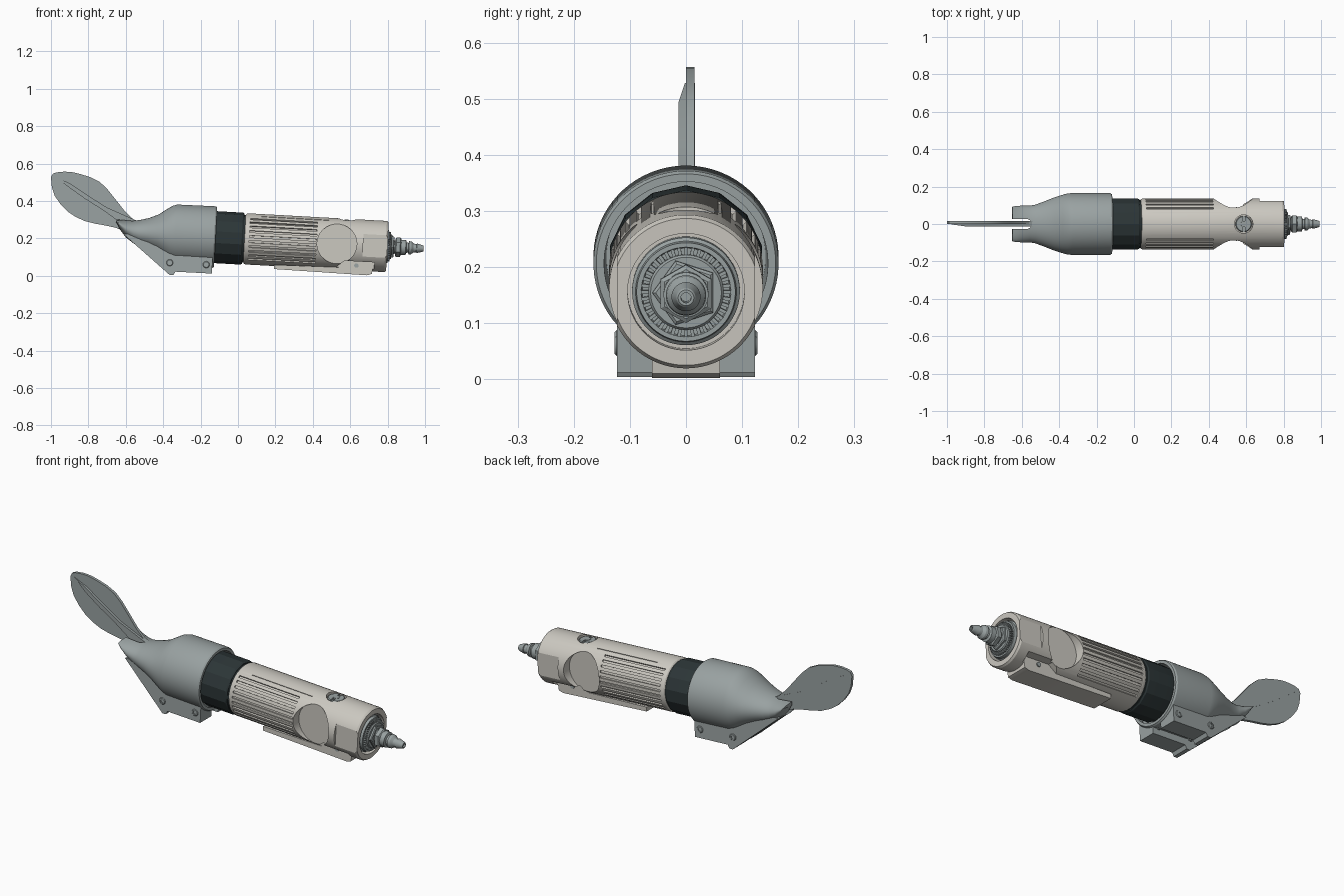
import bpy, bmesh, math
from mathutils import Matrix, Vector

if "Cube" in bpy.data.objects:
    bpy.data.objects.remove(bpy.data.objects["Cube"])

# Tool axis runs along local x and is tilted a little towards the tail
T = Matrix.Translation((0, 0, 0.2)) @ Matrix.Rotation(math.radians(3.15), 4, 'Y')
I = Matrix.Identity(4)
ALONG_Y = Matrix.Rotation(math.radians(90), 4, 'Z')
ALONG_Z = Matrix.Rotation(math.radians(-90), 4, 'Y')


def material(name, rgb):
    m = bpy.data.materials.new(name)
    m.diffuse_color = (*rgb, 1)
    m.use_nodes = True
    m.node_tree.nodes["Principled BSDF"].inputs["Base Color"].default_value = m.diffuse_color
    return m


BEIGE = material("beige_housing", (0.60, 0.58, 0.53))
STEEL = material("grey_metal", (0.32, 0.36, 0.36))
DARK = material("dark_collar", (0.025, 0.036, 0.038))


def finish(bm, name, mat):
    bmesh.ops.recalc_face_normals(bm, faces=bm.faces)
    me = bpy.data.meshes.new(name)
    bm.to_mesh(me)
    bm.free()
    ob = bpy.data.objects.new(name, me)
    bpy.context.collection.objects.link(ob)
    if mat:
        me.materials.append(mat)
    return ob


def loft(name, sections, n=64, M=T, mat=STEEL):
    """Rings along x; a section is (x, r) or (x, z centre, y radius, z radius)."""
    bm = bmesh.new()
    rings = []
    for s in sections:
        x, zc, ry, rz = s if len(s) == 4 else (s[0], 0, s[1], s[1])
        rings.append([bm.verts.new(M @ Vector((x, ry * math.cos(a), zc + rz * math.sin(a))))
                      for a in (2 * math.pi * (i + 0.5) / n for i in range(n))])
    for a, b in zip(rings, rings[1:]):
        for i in range(n):
            j = (i + 1) % n
            bm.faces.new((a[i], a[j], b[j], b[i]))
    bm.faces.new(rings[0])
    bm.faces.new(rings[-1])
    return finish(bm, name, mat)


def prism(name, pts, y0, y1, M=I, mat=STEEL):
    """Side outline in x/z extruded from y0 to y1."""
    bm = bmesh.new()
    a, b = ([bm.verts.new(M @ Vector((x, y, z))) for x, z in pts] for y in (y0, y1))
    bm.faces.new(a)
    bm.faces.new(b)
    for i in range(len(pts)):
        j = (i + 1) % len(pts)
        bm.faces.new((a[i], a[j], b[j], b[i]))
    return finish(bm, name, mat)


def boxes(name, mats, mat=STEEL):
    bm = bmesh.new()
    for m in mats:
        bmesh.ops.create_cube(bm, size=1, matrix=m)
    return finish(bm, name, mat)


def box_at(loc, size, angle=0):
    """Box placed radially around the tool axis."""
    return T @ Matrix.Rotation(angle, 4, 'X') @ Matrix.Translation(loc) @ Matrix.Diagonal((*size, 1))


def cut(ob, cutter):
    cutter.hide_render = True
    md = ob.modifiers.new("cut", 'BOOLEAN')
    md.operation, md.solver, md.object = 'DIFFERENCE', 'EXACT', cutter
    bpy.context.view_layer.objects.active = ob
    bpy.ops.object.modifier_apply(modifier=md.name)
    bpy.data.objects.remove(cutter)


# Beige motor housing with open tail
body = loft("motor_housing", [(0.033, 0.126), (0.04, 0.134), (0.048, 0.137), (0.79, 0.137),
                              (0.80, 0.131), (0.80, 0.104), (0.75, 0.104)], 96, mat=BEIGE)
# Grip grooves on both sides, panel lines on top
slots = []
for k in range(-5, 5):
    for side in (0, math.pi):
        a = math.radians(11.5 * (k + 0.5)) + side
        slots.append(box_at((0.24, 0.137, 0), (0.36, 0.018, 0.011), a))
for deg in (64, 116):
    slots.append(box_at((0.30, 0.137, 0), (0.36, 0.008, 0.005), math.radians(deg)))
cut(body, boxes("groove_cutter", slots, None))
# Round finger pads, tail flats and lug recesses, mirrored
for s in (1, -1):
    pad = T @ Matrix.Translation((0.53, 0, 0)) @ ALONG_Y
    cut(body, loft("pad_cutter", [(s * 0.086, 0.106), (s * 0.2, 0.106)], 64, pad, None))
    cut(body, boxes("flat_cutter", [box_at((0.75, s * 0.173, 0), (0.16, 0.1, 0.2))], None))
    cut(body, prism("lug_cutter", [(0.535, -0.17), (0.535, -0.12), (0.575, -0.088),
                                   (0.735, -0.088), (0.735, -0.17)], s * 0.058, s * 0.2, T, None))
# Valve screw on top
top = T @ Matrix.Translation((0.58, 0, 0)) @ ALONG_Z
cut(body, loft("valve_pocket_cutter", [(0.115, 0.049), (0.2, 0.049)], 40, top, None))
screw = loft("valve_screw", [(0.10, 0.043), (0.126, 0.043), (0.130, 0.039)], 40, top)
cut(screw, boxes("screw_slot_cutter", [box_at((0.58, 0, 0.131), (0.014, 0.1, 0.02))], None))
loft("valve_hub", [(0.1, 0.016), (0.132, 0.016)], 24, top)

# Throttle lever underneath with its pivot lug
prism("lever", [(0.20, -0.153), (0.70, -0.159), (0.725, -0.15), (0.73, -0.10), (0.72, -0.092),
                (0.58, -0.092), (0.545, -0.125), (0.20, -0.130)], -0.061, 0.061, T, BEIGE)
loft("lever_pin", [(-0.066, 0.012), (0.066, 0.012)], 20,
     T @ Matrix.Translation((0.64, 0, -0.11)) @ ALONG_Y)

# Dark faceted collar
loft("collar", [(-0.2, 0.130), (-0.13, 0.139), (0.02, 0.139), (0.028, 0.134)], 14, mat=DARK)
loft("collar_ring", [(0.02, 0.128), (0.04, 0.128)], 64, mat=DARK)

# Tail: end plate, toothed ring, nuts and hose fitting
loft("end_plate", [(0.745, 0.096), (0.785, 0.096), (0.79, 0.090), (0.805, 0.088), (0.805, 0.080),
                   (0.797, 0.078)])
boxes("ring_teeth", [box_at((0.805, 0.073, 0), (0.022, 0.014, 0.006), 2 * math.pi * i / 40)
                     for i in range(40)])
loft("ring_hub", [(0.79, 0.067), (0.818, 0.067), (0.823, 0.063)])
loft("five_sided_nut", [(0.82, 0.06), (0.832, 0.06), (0.836, 0.054)], 5)
loft("fitting_collar", [(0.83, 0.036), (0.848, 0.036)], 40)
loft("hex_nut", [(0.842, 0.044), (0.847, 0.052), (0.868, 0.052), (0.873, 0.044)], 6)
loft("hose_fitting", [(0.865, 0.040), (0.898, 0.040), (0.902, 0.028), (0.912, 0.026), (0.915, 0.036),
                      (0.928, 0.034), (0.94, 0.024), (0.955, 0.022), (0.957, 0.026), (0.99, 0.017),
                      (0.993, 0.014), (0.993, 0.009), (0.95, 0.009)], 32)

# Grey guard head: round at the rear, flattened at the nose, bored for the collar
head = loft("guard_head", [(-0.655, 0.057, 0.092, 0.009), (-0.632, 0.038, 0.097, 0.028),
                           (-0.60, 0.018, 0.098, 0.047), (-0.56, 0.004, 0.098, 0.061),
                           (-0.53, 0, 0.103, 0.069), (-0.48, 0, 0.121, 0.083),
                           (-0.43, 0, 0.141, 0.105), (-0.39, 0, 0.154, 0.134),
                           (-0.36, 0, 0.162, 0.154), (-0.335, 0, 0.165, 0.163),
                           (-0.128, 0.165), (-0.12, 0.160), (-0.12, 0.146), (-0.33, 0.142)], 72)
cut(head, boxes("nose_slot_cutter", [Matrix.Translation((-0.65, 0, 0.25)) @
                                     Matrix.Diagonal((0.15, 0.054, 0.5, 1))], None))
cut(head, loft("slot_end_cutter", [(-0.3, 0.027), (0.3, 0.027)], 24,
               Matrix.Translation((-0.575, 0, 0.25)) @ ALONG_Z, None))

# Clamp plates below the head, narrowing to the nose
for s, side in ((1, "back"), (-1, "front")):
    plate = prism("clamp_plate_" + side,
                  [(-0.612, 0.222), (-0.365, 0.004), (-0.345, 0.004), (-0.335, 0.022), (-0.14, 0.012),
                   (-0.135, 0.105), (-0.36, 0.125), (-0.55, 0.225)], s * 0.028, s * 0.123)
    for v in plate.data.vertices:
        if v.co.x < -0.5 and abs(v.co.y) > 0.1:
            v.co.y = s * 0.088
    # Clamp bolts
    for x, z in ((-0.365, 0.07), (-0.17, 0.06)):
        loft("clamp_bolt_" + side, [(s * 0.02, 0.018), (s * 0.124, 0.018), (s * 0.127, 0.015),
                                    (s * 0.127, 0.009), (s * 0.118, 0.009)], 24,
             Matrix.Translation((x, 0, z)) @ ALONG_Y)
for x, z in ((-0.365, 0.07), (-0.17, 0.06)):
    loft("cross_bolt", [(-0.03, 0.013), (0.03, 0.013)], 20, Matrix.Translation((x, 0, z)) @ ALONG_Y)

# Leaf-shaped blade with a middle rib
prism("blade", [(-1.0, 0.527), (-0.99, 0.546), (-0.97, 0.553), (-0.93, 0.557), (-0.89, 0.555),
                (-0.85, 0.546), (-0.79, 0.528), (-0.74, 0.503), (-0.70, 0.465), (-0.66, 0.415),
                (-0.61, 0.352), (-0.565, 0.307), (-0.53, 0.28), (-0.53, 0.20), (-0.598, 0.222),
                (-0.62, 0.242), (-0.65, 0.256), (-0.714, 0.270), (-0.77, 0.280), (-0.82, 0.293),
                (-0.87, 0.316), (-0.91, 0.343), (-0.95, 0.384), (-0.98, 0.428), (-0.995, 0.472)],
      0.0, 0.015)
rib = prism("blade_rib", [(-0.975, 0.528), (-0.90, 0.495), (-0.80, 0.428), (-0.70, 0.365),
                          (-0.53, 0.29), (-0.53, 0.23), (-0.61, 0.27), (-0.72, 0.35),
                          (-0.82, 0.413), (-0.90, 0.470)], -0.013, 0.016)
for v in rib.data.vertices:
    if v.co.x < -0.95 and v.co.y < 0:
        v.co.y = -0.002

# Smooth round surfaces, keep edges crisp
bpy.ops.object.select_all(action='SELECT')
bpy.context.view_layer.objects.active = body
bpy.ops.object.shade_smooth_by_angle(angle=math.radians(22))
